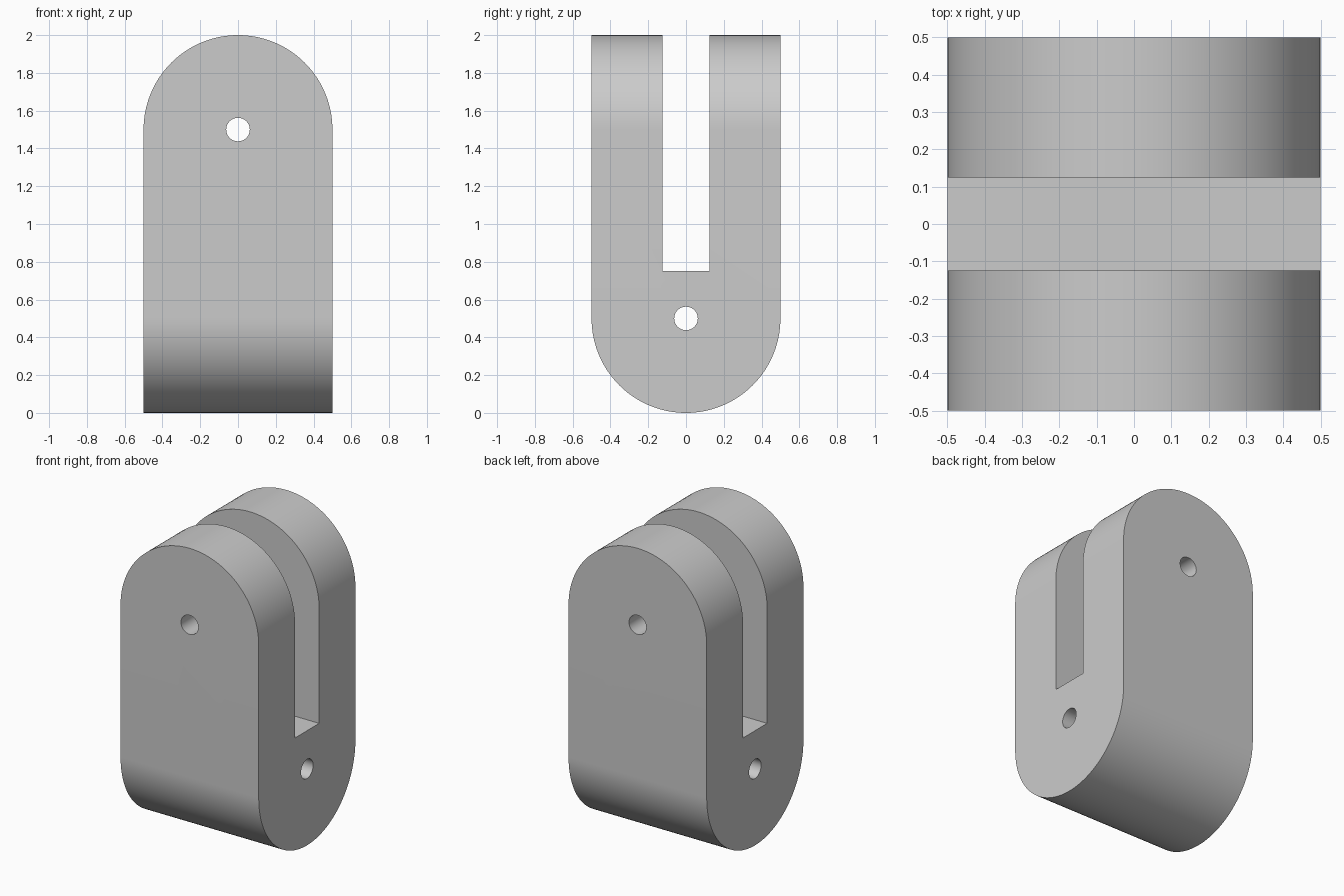
import bpy, bmesh
from math import pi, cos, sin, radians

if "Cube" in bpy.data.objects:
    bpy.data.objects.remove(bpy.data.objects["Cube"])

def arc(cz, r, a0, a1, n):
    return [(r * cos(a0 + (a1 - a0) * i / n), cz + r * sin(a0 + (a1 - a0) * i / n))
            for i in range(n + 1)]

def prism(name, profile, axis, half):
    """Extrude a (side, z) profile symmetrically along the x or y axis."""
    bm = bmesh.new()
    place = (lambda s, z, d: (d, s, z)) if axis == 'x' else (lambda s, z, d: (s, d, z))
    ends = [[bm.verts.new(place(s, z, d)) for s, z in profile] for d in (-half, half)]
    for ring in ends:
        bm.faces.new(ring)
    n = len(profile)
    for i in range(n):
        j = (i + 1) % n
        bm.faces.new((ends[0][i], ends[0][j], ends[1][j], ends[1][i]))
    bmesh.ops.recalc_face_normals(bm, faces=bm.faces)
    mesh = bpy.data.meshes.new(name)
    bm.to_mesh(mesh)
    bm.free()
    obj = bpy.data.objects.new(name, mesh)
    bpy.context.collection.objects.link(obj)
    return obj

def boolean(target, cutter, operation):
    bpy.context.view_layer.objects.active = target
    mod = target.modifiers.new(cutter.name, 'BOOLEAN')
    mod.operation, mod.solver, mod.object = operation, 'EXACT', cutter
    bpy.ops.object.modifier_apply(modifier=mod.name)
    bpy.data.objects.remove(cutter)

# Clevis: round-bottomed U profile with a central slot
u_profile = arc(0.5, 0.5, pi, 2 * pi, 64) + [
    (0.5, 2.1), (0.125, 2.1), (0.125, 0.75), (-0.125, 0.75), (-0.125, 2.1), (-0.5, 2.1)]
clevis = prism("clevis", u_profile, 'x', 0.6)

# Round the tops of both arms across the other direction
arch_profile = arc(1.5, 0.5, 0, pi, 64) + [(-0.5, -0.1), (0.5, -0.1)]
boolean(clevis, prism("arch_trim", arch_profile, 'y', 0.6), 'INTERSECT')

# Pin holes: upper through both arms, lower through the base
for name, z, axis in (("upper_pin_hole", 1.5, 'y'), ("lower_pin_hole", 0.5, 'x')):
    circle = arc(z, 0.0625, 0, 2 * pi, 32)[:-1]
    boolean(clevis, prism(name, circle, axis, 0.7), 'DIFFERENCE')

# Smooth curved walls, crisp edges
bpy.ops.object.select_all(action='DESELECT')
clevis.select_set(True)
bpy.context.view_layer.objects.active = clevis
bpy.ops.object.shade_smooth_by_angle(angle=radians(30))
